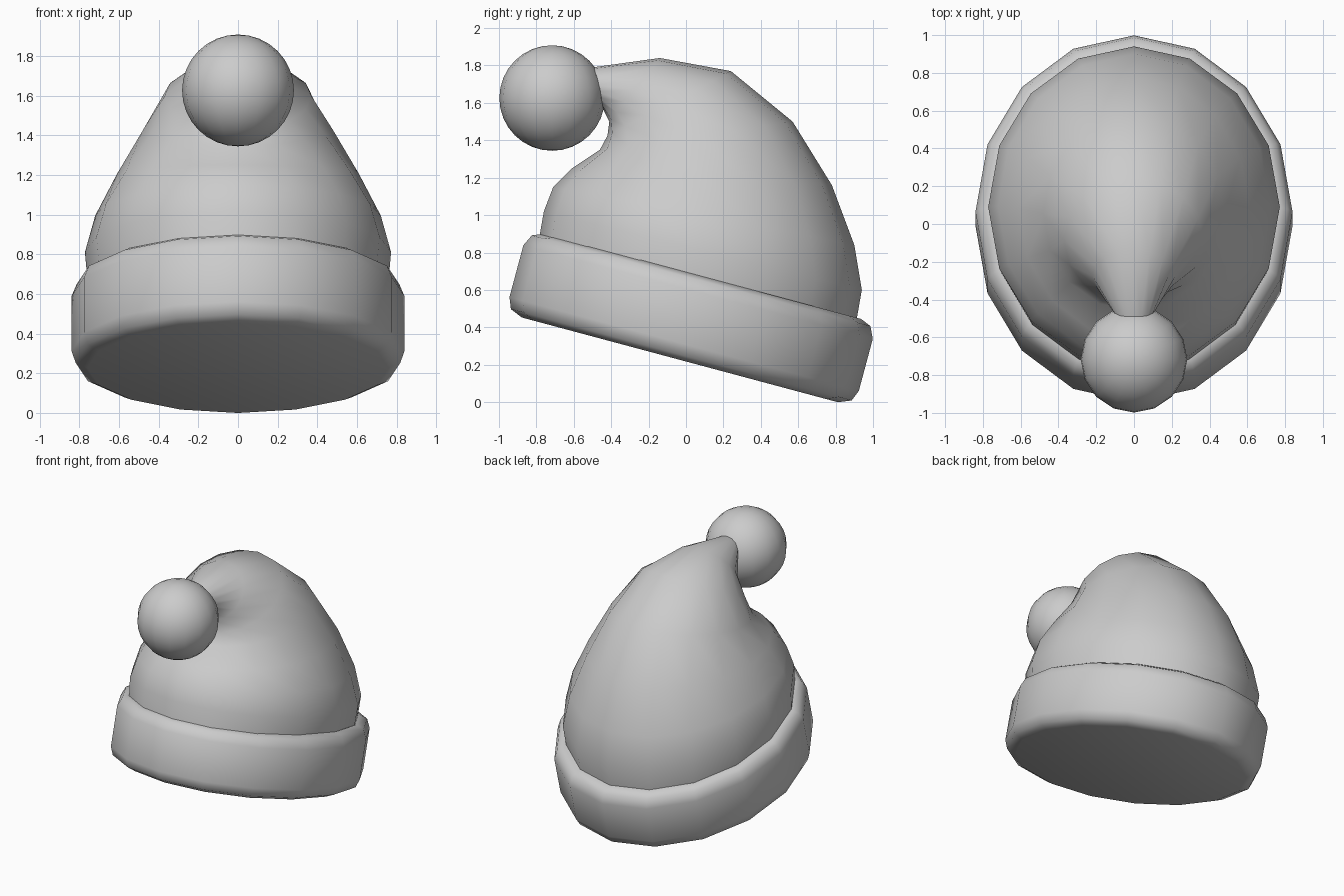
import bpy, bmesh, math
from mathutils import Vector, Matrix

if "Cube" in bpy.data.objects:
    bpy.data.objects.remove(bpy.data.objects["Cube"])

SIDES = 16


def loft(name, rings, cap_first=False, cap_last=False):
    """Skin elliptical rings given as (back yz, front yz, half width)."""
    bm = bmesh.new()
    loops = []
    for back, front, width in rings:
        b, f = Vector((0, *back)), Vector((0, *front))
        mid, half = (b + f) / 2, (b - f) / 2
        loop = []
        for k in range(SIDES):
            a = 2 * math.pi * k / SIDES
            loop.append(bm.verts.new(mid + half * math.cos(a)
                                     + Vector((width * math.sin(a), 0, 0))))
        loops.append(loop)
    for lo, hi in zip(loops, loops[1:]):
        for k in range(SIDES):
            j = (k + 1) % SIDES
            bm.faces.new((lo[k], hi[k], hi[j], lo[j]))
    if cap_first:
        bm.faces.new(loops[0])
    if cap_last:
        bm.faces.new(loops[-1][::-1])
    bmesh.ops.recalc_face_normals(bm, faces=bm.faces)
    return finish(name, bm)


def finish(name, bm):
    mesh = bpy.data.meshes.new(name)
    bm.to_mesh(mesh)
    bm.free()
    ob = bpy.data.objects.new(name, mesh)
    bpy.context.collection.objects.link(ob)
    bpy.ops.object.select_all(action='DESELECT')
    ob.select_set(True)
    bpy.context.view_layer.objects.active = ob
    bpy.ops.object.shade_smooth_by_angle(angle=math.radians(75))
    return ob


# Tilted brim band: profile of (radius, height along the tilted axis)
tilt = math.radians(15)


def tilted(u, n):
    return (u * math.cos(tilt) + n * math.sin(tilt),
            n * math.cos(tilt) - u * math.sin(tilt))


profile = [(0.875, 0.21), (0.943, 0.238), (0.967, 0.298), (0.967, 0.585),
           (0.937, 0.648), (0.88, 0.672), (0.82, 0.66)]
loft("brim_band", [(tilted(r - 0.09, n), tilted(-r - 0.09, n), r * 0.868)
                   for r, n in profile], cap_first=True, cap_last=True)

# Drooping cone: rings from the brim up and over to the tip
loft("hat_cone", [
    ((0.905, 0.40), (-0.79, 0.85), 0.755),
    ((0.94, 0.60), (-0.76, 1.02), 0.772),
    ((0.90, 0.84), (-0.71, 1.15), 0.72),
    ((0.78, 1.16), (-0.61, 1.25), 0.61),
    ((0.57, 1.50), (-0.46, 1.35), 0.48),
    ((0.24, 1.77), (-0.42, 1.425), 0.37),
    ((-0.14, 1.84), (-0.41, 1.50), 0.22),
    ((-0.50, 1.79), (-0.46, 1.60), 0.10),
    ((-0.60, 1.75), (-0.58, 1.62), 0.07),
], cap_first=True, cap_last=True)

# Pompom at the tip
bm = bmesh.new()
bmesh.ops.create_uvsphere(bm, u_segments=16, v_segments=16, radius=0.282,
                          matrix=Matrix.Translation((0, -0.716, 1.626)))
finish("pompom", bm)
